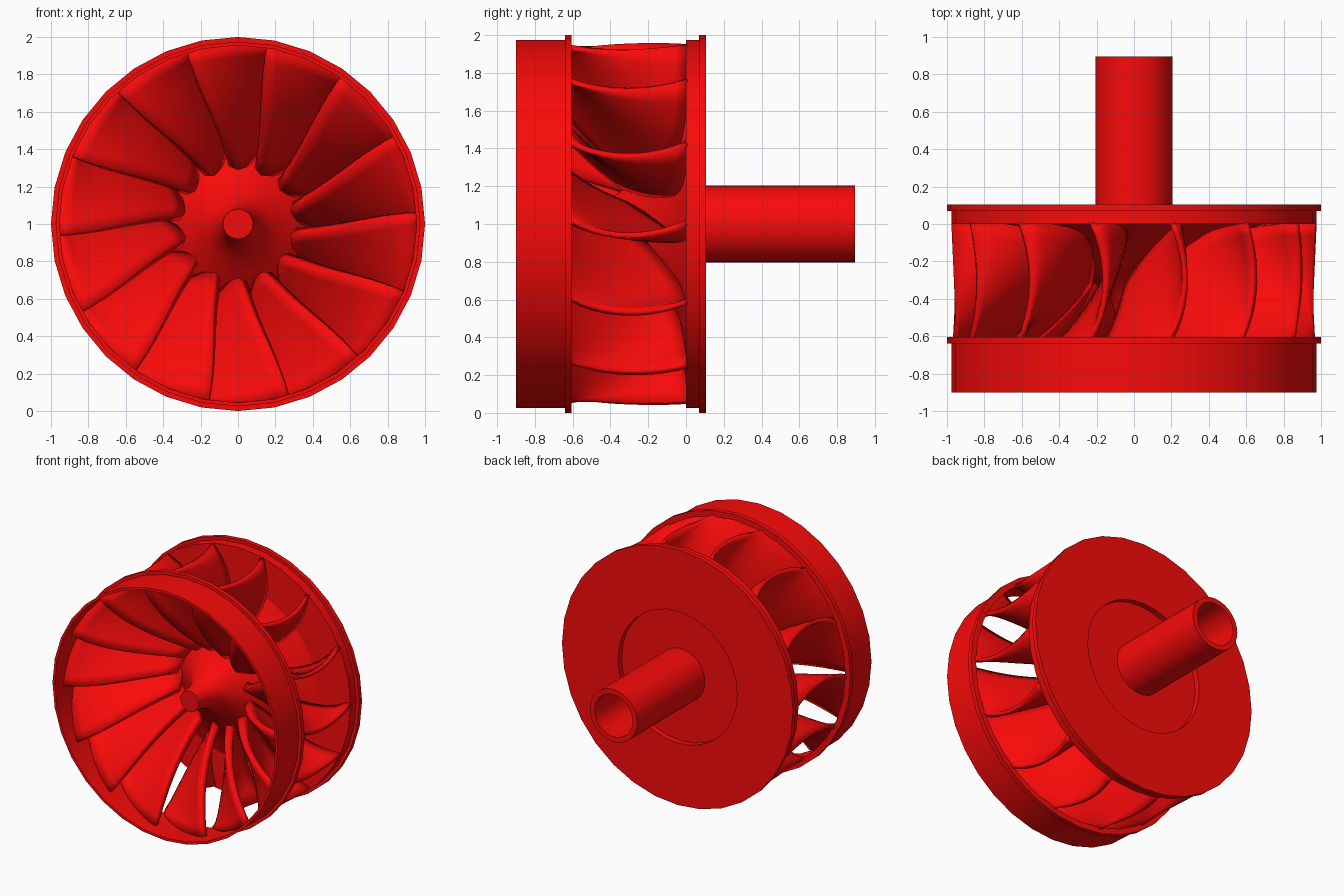
import bpy, bmesh
from math import sin, cos, pi, radians

if "Cube" in bpy.data.objects:
    bpy.data.objects.remove(bpy.data.objects["Cube"])

SIDES, BLADES = 32, 14
red = bpy.data.materials.new("red")
red.diffuse_color = (0.95, 0.003, 0.003, 1)
red.use_nodes = True
red.node_tree.nodes["Principled BSDF"].inputs["Base Color"].default_value = red.diffuse_color


def finish(name, bm, angle=35):
    bmesh.ops.recalc_face_normals(bm, faces=bm.faces)
    mesh = bpy.data.meshes.new(name)
    bm.to_mesh(mesh)
    bm.free()
    ob = bpy.data.objects.new(name, mesh)
    bpy.context.collection.objects.link(ob)
    mesh.materials.append(red)
    bpy.ops.object.select_all(action='DESELECT')
    ob.select_set(True)
    bpy.context.view_layer.objects.active = ob
    bpy.ops.object.shade_smooth_by_angle(angle=radians(angle))
    return ob


def polar(r, y, a):
    return (r * cos(a), y, 1 + r * sin(a))


def lathe(name, profile, closed=False):
    """Spin (radius, y) points round the wheel axis; open ends get caps."""
    bm = bmesh.new()
    rings = [[bm.verts.new(polar(r, y, 2 * pi * i / SIDES)) for i in range(SIDES)]
             for r, y in profile]
    pairs = list(zip(rings, rings[1:]))
    if closed:
        pairs.append((rings[-1], rings[0]))
    for a, b in pairs:
        for i in range(SIDES):
            j = (i + 1) % SIDES
            bm.faces.new((a[i], a[j], b[j], b[i]))
    if not closed:
        bm.faces.new(rings[0])
        bm.faces.new(rings[-1])
    return finish(name, bm)


# Front band with its flange
lathe("front_band", [(0.955, -0.9), (0.975, -0.9), (0.975, -0.64), (1, -0.64),
                     (1, -0.605), (0.955, -0.605)], closed=True)

# Back disc with rim flange and round recess
lathe("back_disc", [(0.15, 0), (0.975, 0), (0.975, 0.07), (1, 0.07), (1, 0.105),
                    (0.515, 0.105), (0.515, 0.06), (0.15, 0.06)])

# Hollow shaft
lathe("shaft", [(0.205, 0.03), (0.205, 0.895), (0.165, 0.895), (0.165, 0.25)])

# Flared hub cone
lathe("hub_cone", [(0.08, -0.6), (0.09, -0.5), (0.125, -0.41), (0.18, -0.34), (0.26, -0.275),
                   (0.34, -0.21), (0.43, -0.13), (0.54, -0.06), (0.7, 0.005)])


def mix(a, b, t):
    return a + (b - a) * t


def bezier(a, b, c, t):
    return a * (1 - t) ** 2 + 2 * b * t * (1 - t) + c * t * t


def blade_point(u, v, turn):
    """u runs from outer inlet edge to outlet edge, v from back disc to band."""
    bulge = 4 * v * (1 - v)
    r = bezier(mix(0.97, 0.955, v), mix(0.33, 0.955, v), mix(0.3, 0.955, v), u)
    y = bezier(mix(0.005, -0.62, v), mix(0.0, -0.72, v), mix(-0.32, -0.79, v), u)
    y -= 0.09 * bulge * u * u
    inlet = 0.6 - 4.2 * bulge
    outlet = 18 + 11.3 * v + 3 * bulge
    swept = bezier(inlet, mix(-22, 8, v) - 2 * bulge, outlet, u)
    return polar(r, y, radians(swept) + turn)


# Curved blades between disc and band, thickest at the inner outlet corner
bm = bmesh.new()
NU, NV = 12, 10
weights = []
for k in range(BLADES):
    turn = 2 * pi * k / BLADES
    grid = [[bm.verts.new(blade_point(i / NU, j / NV, turn)) for j in range(NV + 1)]
            for i in range(NU + 1)]
    weights += [0.5 + 0.5 * (i / NU) * (1 - j / NV)
                for i in range(NU + 1) for j in range(NV + 1)]
    for i in range(NU):
        for j in range(NV):
            bm.faces.new((grid[i][j], grid[i + 1][j], grid[i + 1][j + 1], grid[i][j + 1]))
blades = finish("blades", bm)
group = blades.vertex_groups.new(name="thickness")
for i, w in enumerate(weights):
    group.add([i], w, 'REPLACE')
solid = blades.modifiers.new("thickness", 'SOLIDIFY')
solid.thickness = 0.06
solid.offset = 0
solid.vertex_group = group.name
